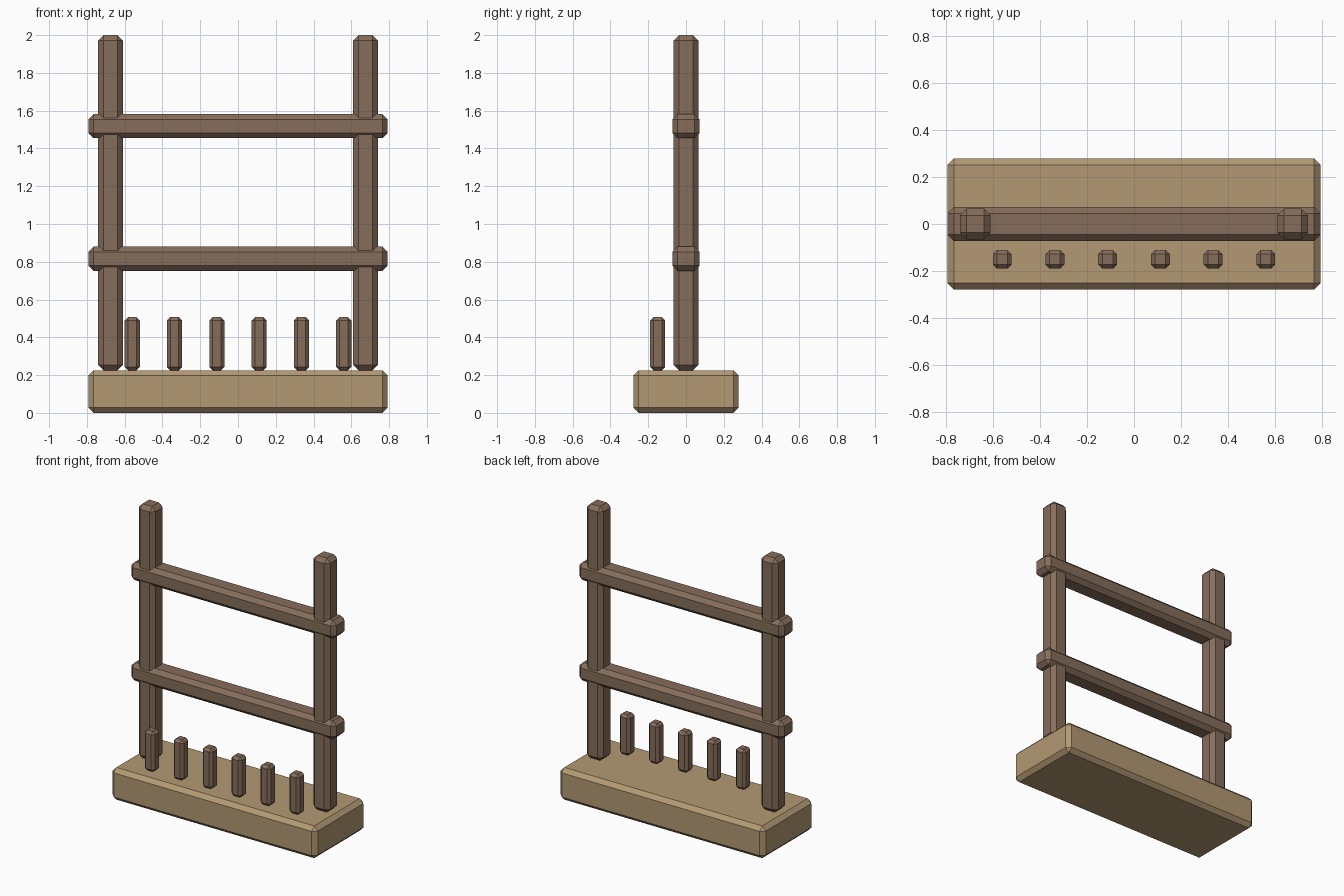
import bpy

if "Cube" in bpy.data.objects:
    bpy.data.objects.remove(bpy.data.objects["Cube"])


def material(name, rgb):
    m = bpy.data.materials.new(name)
    m.diffuse_color = (*rgb, 1)
    m.use_nodes = True
    m.node_tree.nodes["Principled BSDF"].inputs["Base Color"].default_value = m.diffuse_color
    return m


pale_wood = material("pale_wood", (0.45, 0.32, 0.17))
dark_wood = material("dark_wood", (0.24, 0.155, 0.105))


def beam(name, centre, size, chamfer, mat):
    """Box with flat single-segment chamfered edges."""
    bpy.ops.mesh.primitive_cube_add(size=1, location=centre)
    ob = bpy.context.object
    ob.name = name
    ob.scale = size
    bpy.ops.object.transform_apply(location=False, rotation=False, scale=True)
    bevel = ob.modifiers.new("chamfer", 'BEVEL')
    bevel.width = chamfer
    bevel.segments = 1
    ob.data.materials.append(mat)
    return ob


BASE_TOP = 0.225

# Plinth
beam("base", (0, 0, BASE_TOP / 2), (1.585, 0.558, BASE_TOP), 0.028, pale_wood)

# Upright posts
for side, x in (("left", -0.675), ("right", 0.675)):
    beam(f"{side}_post", (x, 0, (BASE_TOP + 2) / 2),
         (0.13, 0.13, 2 - BASE_TOP), 0.028, dark_wood)

# Cross rails
for level, z in (("lower", 0.816), ("upper", 1.518)):
    beam(f"{level}_rail", (0, 0, z), (1.585, 0.145, 0.128), 0.028, dark_wood)

# Row of short pegs along the front
for i in range(6):
    beam(f"peg_{i + 1}", (-0.56 + i * 0.224, -0.15, (BASE_TOP + 0.507) / 2),
         (0.08, 0.08, 0.507 - BASE_TOP), 0.018, dark_wood)
